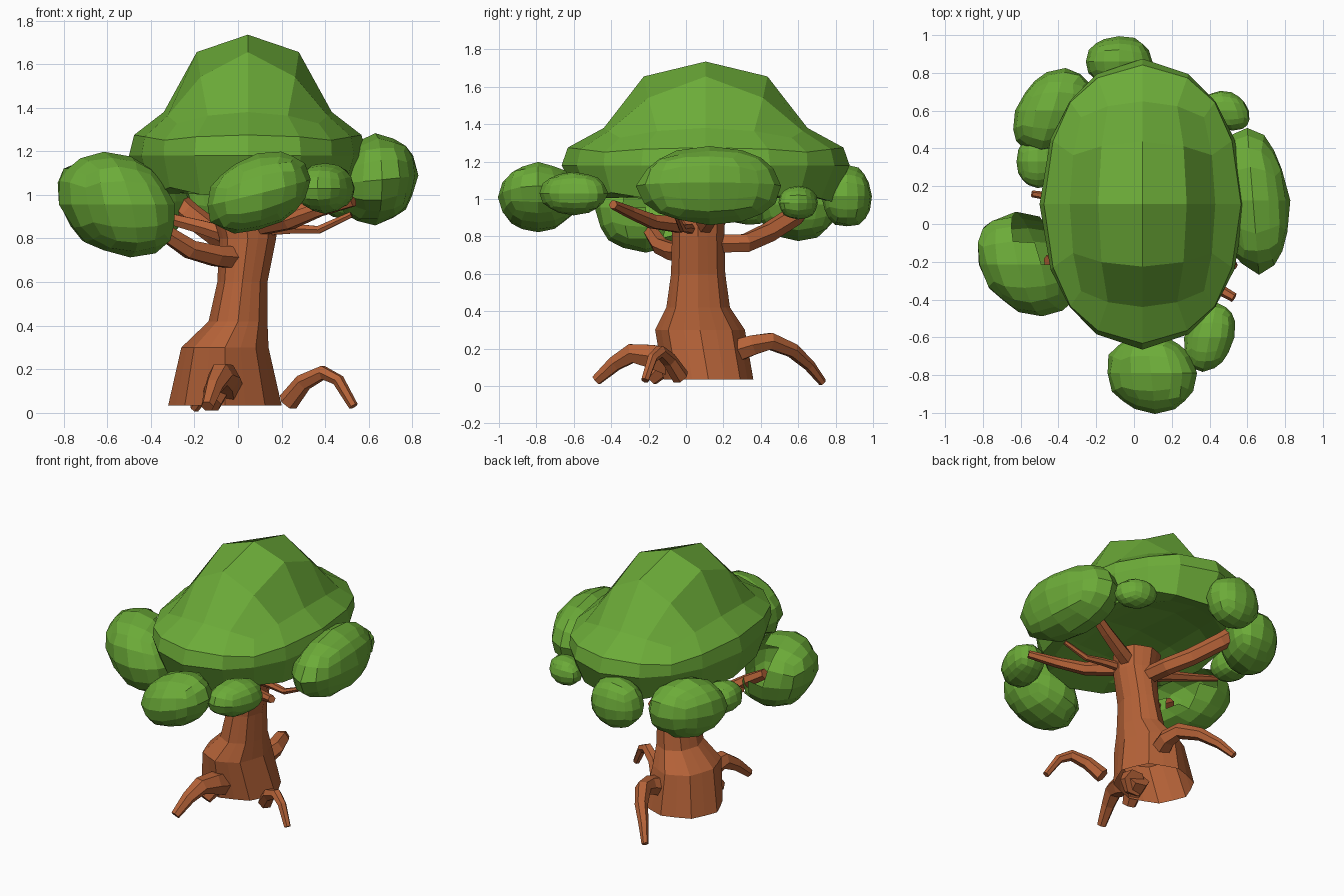
import bpy, bmesh, math, random
from mathutils import Vector

if "Cube" in bpy.data.objects:
    bpy.data.objects.remove(bpy.data.objects["Cube"])

random.seed(4)


def material(name, rgb):
    m = bpy.data.materials.new(name)
    m.diffuse_color = (*rgb, 1)
    m.use_nodes = True
    m.node_tree.nodes["Principled BSDF"].inputs["Base Color"].default_value = m.diffuse_color
    return m


GREEN = material("leaf green", (0.15, 0.41, 0.04))
BROWN = material("bark brown", (0.47, 0.125, 0.04))


def finish(bm, name, mat):
    me = bpy.data.meshes.new(name)
    bm.to_mesh(me)
    bm.free()
    me.materials.append(mat)
    ob = bpy.data.objects.new(name, me)
    bpy.context.collection.objects.link(ob)
    return ob


def quad_sphere():
    """Unit sphere made from a cube with 4 x 4 faces per side."""
    bm = bmesh.new()
    bmesh.ops.create_cube(bm, size=2)
    bmesh.ops.subdivide_edges(bm, edges=bm.edges[:], cuts=3, use_grid_fill=True)
    for v in bm.verts:
        v.co.normalize()
    return bm


def leaf_clump(name, c, r, xy=0, xz=0, zx=0, zy=0, open_to=None):
    """Ellipsoid, sheared (xz = x shift per unit z, and so on)."""
    bm = quad_sphere()
    if open_to:  # open on the side facing the trunk
        d = Vector(open_to).normalized()
        bmesh.ops.delete(bm, geom=[f for f in bm.faces if f.calc_center_median().dot(d) > 0.62],
                         context='FACES')
    for v in bm.verts:
        k = random.uniform(0.97, 1.04)
        x, y, z = (r[i] * k * v.co[i] for i in range(3))
        v.co = Vector(c) + Vector((x + xy * y + xz * z, y, z + zx * x + zy * y))
    finish(bm, name, GREEN)


def skin(bm, rings, caps=True):
    for a, b in zip(rings, rings[1:]):
        n = len(a)
        for i in range(n):
            bm.faces.new((a[i], a[(i + 1) % n], b[(i + 1) % n], b[i]))
    if caps:
        bm.faces.new(rings[0])
        bm.faces.new(rings[-1])
    bmesh.ops.recalc_face_normals(bm, faces=bm.faces)


def limb(name, pts, r0, r1, sides=6):
    """Tapered faceted tube through the points."""
    pts = [Vector(p) for p in pts]
    bm, rings = bmesh.new(), []
    for i, p in enumerate(pts):
        d = (pts[min(i + 1, len(pts) - 1)] - pts[max(i - 1, 0)]).normalized()
        side = d.cross(Vector((0, 0, 1))).normalized()
        up = side.cross(d)
        r = r0 + (r1 - r0) * i / (len(pts) - 1)
        rings.append([bm.verts.new(p + r * (math.cos(a) * side + math.sin(a) * up))
                      for a in (2 * math.pi * k / sides for k in range(sides))])
    skin(bm, rings)
    finish(bm, name, BROWN)


# Main crown: quad sphere with a bell profile (u, height, widening) and hollowed underside
PROFILE = [(-1, 1.10, 1), (-0.707, 1.03, 1), (-0.447, 0.985, 0.98), (0, 1.18, 1),
           (0.447, 1.275, 1.07), (0.707, 1.38, 1.0), (0.894, 1.655, 0.96), (1, 1.735, 1)]


def bell(u):
    for (a, za, wa), (b, zb, wb) in zip(PROFILE, PROFILE[1:]):
        if u <= b + 1e-5:
            t = (u - a) / (b - a)
            return za + (zb - za) * t, wa + (wb - wa) * t
    return PROFILE[-1][1:]


bm = quad_sphere()
for v in bm.verts:
    x, y, u = v.co
    z, w = bell(u)
    v.co = (0.045 + 0.545 * w * x, 0.105 + 0.77 * w * y, z)
finish(bm, "main_crown", GREEN)

# Smaller leaf clumps around the rim
leaf_clump("front_left_clump", (-0.555, -0.215, 0.955), (0.26, 0.275, 0.24),
           xy=-0.25, xz=-0.25, open_to=(1, 0.6, 0.3))
leaf_clump("front_clump", (0.09, -0.79, 1.01), (0.235, 0.21, 0.175), xy=-0.1, zx=0.25)
leaf_clump("front_right_clump", (0.40, -0.60, 1.03), (0.13, 0.18, 0.115), xy=0.2)
leaf_clump("right_clump", (0.63, 0.125, 1.07), (0.19, 0.38, 0.205), zx=0.1, xy=-0.08)
leaf_clump("back_right_clump", (0.49, 0.60, 0.98), (0.12, 0.105, 0.09), xy=-0.3)
leaf_clump("back_clump", (-0.08, 0.86, 1.015), (0.18, 0.135, 0.165))
leaf_clump("back_left_clump", (-0.43, 0.60, 0.97), (0.20, 0.22, 0.19), xy=0.3)
leaf_clump("left_clump", (-0.51, 0.33, 0.96), (0.115, 0.14, 0.10))

# Trunk: open flared rings (z, centre x, centre y, radius x, radius y) with bark ridges
bm, rings, N = bmesh.new(), [], 16
for z, cx, cy, rx, ry in [
    (0.035, -0.06, 0.12, 0.26, 0.24), (0.30, -0.06, 0.075, 0.20, 0.24),
    (0.42, 0.0, 0.065, 0.135, 0.17), (0.60, 0.02, 0.065, 0.115, 0.145),
    (0.80, 0.045, 0.065, 0.13, 0.14), (0.94, 0.03, 0.065, 0.155, 0.145),
]:
    rings.append([])
    for i in range(N):
        a = 2 * math.pi * i / N
        k = 1.0 if i % 2 == 0 else 0.94
        rings[-1].append(bm.verts.new((cx + k * rx * math.cos(a), cy + k * ry * math.sin(a), z)))
skin(bm, rings, caps=False)
bmesh.ops.contextual_create(bm, geom=rings[-1])
finish(bm, "trunk", BROWN)

# Arching roots
limb("right_root", [(0.23, -0.03, 0.05), (0.30, -0.09, 0.14), (0.39, -0.14, 0.185),
                    (0.46, -0.18, 0.15), (0.53, -0.22, 0.03)], 0.048, 0.022)
limb("front_root", [(-0.06, -0.06, 0.12), (-0.06, -0.19, 0.16), (-0.08, -0.29, 0.175),
                    (-0.11, -0.38, 0.12), (-0.14, -0.48, 0.03)], 0.085, 0.03)
limb("front_root_foot", [(-0.08, -0.05, 0.15), (-0.10, -0.13, 0.10), (-0.12, -0.19, 0.04)],
     0.075, 0.045)
limb("back_root", [(0.0, 0.24, 0.18), (0.03, 0.36, 0.22), (0.01, 0.45, 0.24),
                   (-0.06, 0.57, 0.19), (-0.14, 0.66, 0.11), (-0.20, 0.73, 0.02)], 0.07, 0.022)

# Branches reaching into the clumps
limb("front_left_branch", [(0.02, 0.02, 0.71), (-0.10, -0.07, 0.72), (-0.22, -0.14, 0.75),
                           (-0.34, -0.19, 0.83), (-0.46, -0.2, 0.90)], 0.06, 0.035)
limb("left_branch", [(0.0, 0.09, 0.80), (-0.16, 0.11, 0.85), (-0.35, 0.13, 0.90),
                     (-0.54, 0.16, 0.95)], 0.045, 0.018)
limb("back_left_branch", [(0.03, 0.13, 0.76), (0.0, 0.32, 0.765), (-0.10, 0.44, 0.82),
                          (-0.22, 0.58, 0.91), (-0.32, 0.64, 1.0)], 0.055, 0.055)
limb("right_branch", [(0.08, 0.08, 0.84), (0.22, 0.12, 0.89), (0.36, 0.16, 0.95),
                      (0.50, 0.2, 1.02)], 0.055, 0.035)
limb("front_right_branch", [(0.10, -0.01, 0.86), (0.24, -0.18, 0.88), (0.37, -0.30, 0.93),
                            (0.53, -0.39, 0.97)], 0.05, 0.025)
limb("thin_twig", [(0.12, 0.03, 0.84), (0.26, 0.0, 0.845), (0.37, -0.02, 0.84),
                   (0.52, -0.05, 0.91)], 0.03, 0.015)
